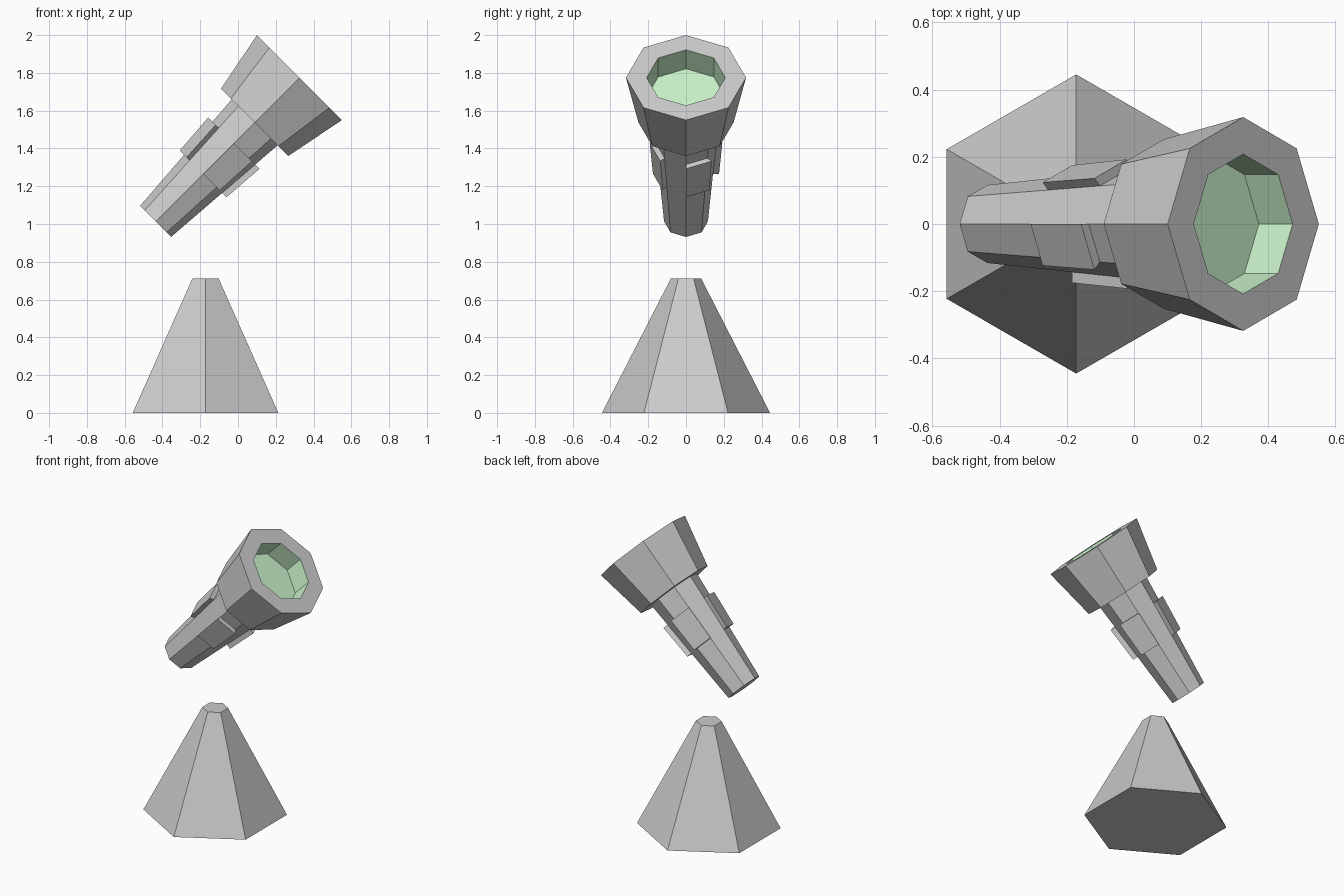
import bpy, bmesh
from math import cos, sin, pi
from mathutils import Matrix, Vector

if "Cube" in bpy.data.objects:
    bpy.data.objects.remove(bpy.data.objects["Cube"])

# Lamp frame: local z is the beam axis (45 degrees up), origin at the rim centre
s = 0.5 ** 0.5
LAMP = Matrix(((-s, 0, s, 0.325), (0, -1, 0, 0), (s, 0, s, 1.775), (0, 0, 0, 1)))


def add_object(name, bm, matrix, color=None):
    bmesh.ops.transform(bm, matrix=matrix, verts=bm.verts)
    mesh = bpy.data.meshes.new(name)
    bm.to_mesh(mesh)
    bm.free()
    obj = bpy.data.objects.new(name, mesh)
    bpy.context.collection.objects.link(obj)
    if color:
        mat = bpy.data.materials.new(name)
        mat.diffuse_color = color
        mat.use_nodes = True
        mat.node_tree.nodes["Principled BSDF"].inputs["Base Color"].default_value = mat.diffuse_color
        mesh.materials.append(mat)
    return obj


def polar(r, a, z):
    return Vector((r * cos(a), r * sin(a), z))


def loft(name, rings, sides, matrix, start=0.0, cap_start=True, cap_end=True, color=None):
    """Faceted solid of revolution through (radius, height) rings."""
    bm = bmesh.new()
    loops = [[bm.verts.new(polar(r, start + 2 * pi * i / sides, z)) for i in range(sides)]
             for r, z in rings]
    for a, b in zip(loops, loops[1:]):
        for i in range(sides):
            j = (i + 1) % sides
            bm.faces.new((a[i], a[j], b[j], b[i]))
    if cap_start:
        bm.faces.new(loops[0][::-1])
    if cap_end:
        bm.faces.new(loops[-1])
    return add_object(name, bm, matrix, color)


# Hexagonal base
loft("base", [(0.445, 0), (0.08, 0.712)], 6, Matrix.Translation((-0.172, 0, 0)), start=pi / 2)

# Tapered octagonal handle
TAIL, NECK = (0.116, -1.077), (0.172, -0.335)
loft("handle", [TAIL, NECK], 8, LAMP)

# Flared head with a rim around the recess
loft("head", [(0.252, -0.335), (0.318, 0), (0.208, 0)], 8, LAMP, cap_end=False)

# Green recess walls and floor
loft("lens", [(0.208, 0), (0.208, -0.142)], 8, LAMP, cap_start=False,
     color=(0.6, 0.9, 0.6, 1))


def handle_radius(z):
    k = (z - TAIL[1]) / (NECK[1] - TAIL[1])
    return TAIL[0] + k * (NECK[0] - TAIL[0])


# Raised grip pads on every second handle facet
for n in range(4):
    bm = bmesh.new()
    a0 = n * pi / 2
    a1 = a0 + pi / 4
    ends = []
    for z in (-0.72, -0.49):
        r = handle_radius(z)
        ends.append([bm.verts.new(polar(rad, a, z)) for rad, a in
                     ((r - 0.004, a0), (r + 0.032, a0), (r + 0.032, a1), (r - 0.004, a1))])
    lo, hi = ends
    for i in range(4):
        j = (i + 1) % 4
        bm.faces.new((lo[i], lo[j], hi[j], hi[i]))
    bm.faces.new(lo[::-1])
    bm.faces.new(hi)
    bmesh.ops.recalc_face_normals(bm, faces=bm.faces)
    add_object(f"grip_pad_{n + 1}", bm, LAMP)
